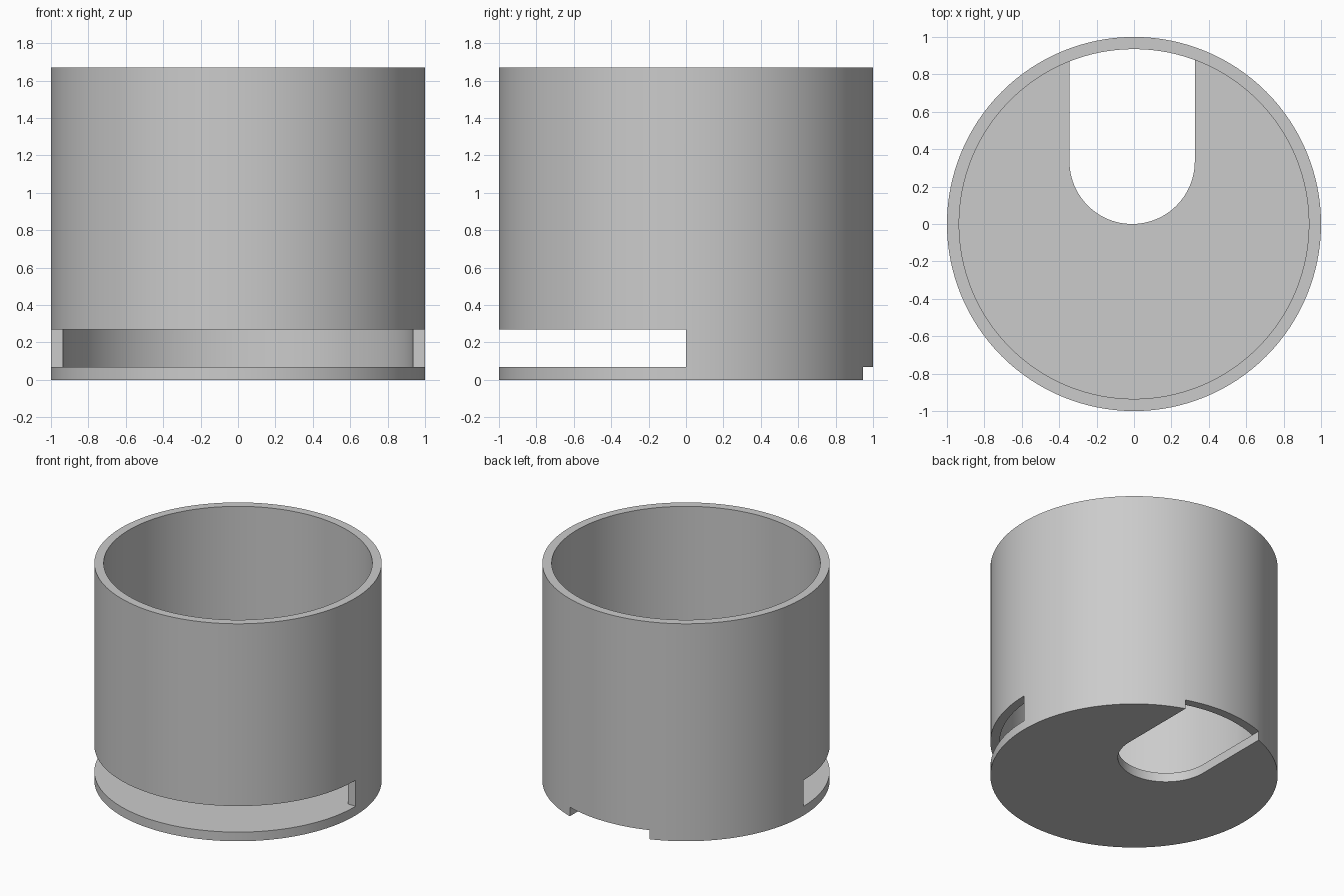
import bpy, bmesh
from math import cos, sin, pi

cube = bpy.data.objects.get("Cube")
if cube:
    bpy.data.objects.remove(cube, do_unlink=True)

SEGMENTS = 128
OUTER, INNER, HEIGHT = 1.0, 0.935, 1.67
FLOOR, SLOT_TOP = 0.07, 0.27
HOLE_X, HOLE_R = -0.01, 0.335

grey = bpy.data.materials.new("plain grey")
grey.use_nodes = True
grey.diffuse_color = (0.6, 0.6, 0.6, 1)
grey.node_tree.nodes["Principled BSDF"].inputs["Base Color"].default_value = (0.6, 0.6, 0.6, 1)


def make_object(name, bm):
    bmesh.ops.recalc_face_normals(bm, faces=bm.faces)
    mesh = bpy.data.meshes.new(name)
    bm.to_mesh(mesh)
    bm.free()
    mesh.materials.append(grey)
    obj = bpy.data.objects.new(name, mesh)
    bpy.context.collection.objects.link(obj)
    return obj


def prism(name, outline, bottom, top):
    bm = bmesh.new()
    face = bm.faces.new([bm.verts.new((x, y, bottom)) for x, y in outline])
    new = bmesh.ops.extrude_face_region(bm, geom=[face])["geom"]
    verts = [v for v in new if isinstance(v, bmesh.types.BMVert)]
    bmesh.ops.translate(bm, verts=verts, vec=(0, 0, top - bottom))
    return make_object(name, bm)


# Cup turned from a stepped profile: outside wall, rim, inside wall, floor
bm = bmesh.new()
rings = []
for radius, z in [(OUTER, 0), (OUTER, HEIGHT), (INNER, HEIGHT), (INNER, FLOOR)]:
    rings.append([bm.verts.new((radius * cos(2 * pi * i / SEGMENTS),
                                radius * sin(2 * pi * i / SEGMENTS), z))
                  for i in range(SEGMENTS)])
for low, high in zip(rings, rings[1:]):
    for i in range(SEGMENTS):
        j = (i + 1) % SEGMENTS
        bm.faces.new((low[i], low[j], high[j], high[i]))
bm.faces.new(rings[0])
bm.faces.new(rings[-1])
cup = make_object("cup", bm)

# Front half slot through the wall, just above the floor
front_slot = prism("front_slot_cutter", [(-2, -2), (2, -2), (2, 0), (-2, 0)], FLOOR, SLOT_TOP)

# Round-ended opening in the floor, running out through the back
arc = [(HOLE_X + HOLE_R * cos(pi + pi * i / 48), HOLE_R + HOLE_R * sin(pi + pi * i / 48))
       for i in range(49)]
outline = [(HOLE_X - HOLE_R, 2)] + arc + [(HOLE_X + HOLE_R, 2)]
floor_opening = prism("floor_opening_cutter", outline, -1, FLOOR)

for cutter in (front_slot, floor_opening):
    cutter.hide_render = True
    cut = cup.modifiers.new(cutter.name, "BOOLEAN")
    cut.operation = "DIFFERENCE"
    cut.solver = "EXACT"
    cut.object = cutter

# Apply the cuts and shade the curved walls smooth
bpy.ops.object.select_all(action="DESELECT")
bpy.context.view_layer.objects.active = cup
cup.select_set(True)
for cut in list(cup.modifiers):
    bpy.ops.object.modifier_apply(modifier=cut.name)
for cutter in (front_slot, floor_opening):
    bpy.data.objects.remove(cutter, do_unlink=True)
bpy.ops.object.shade_smooth_by_angle(angle=pi / 6)
